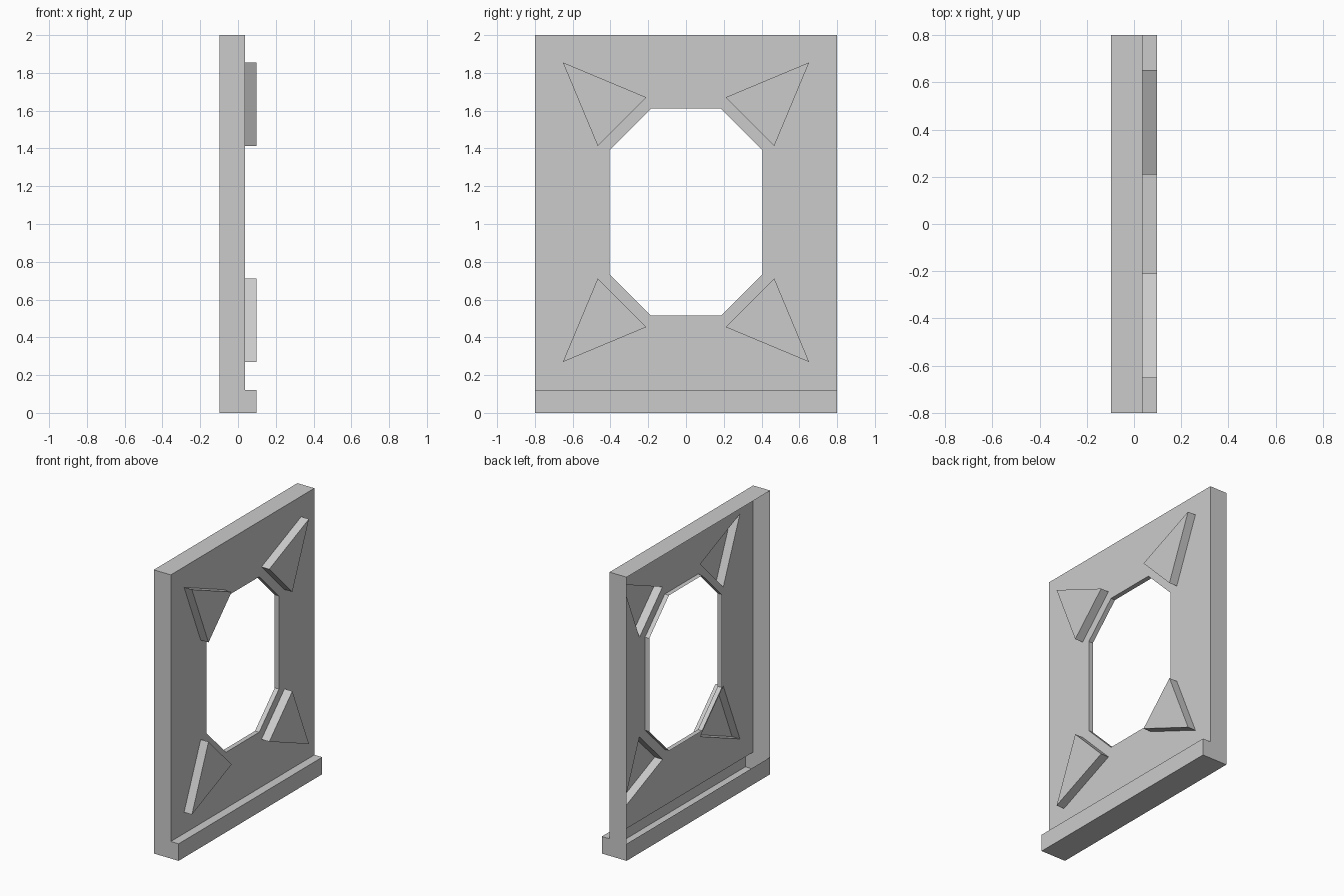
import bpy, bmesh
from mathutils import Vector

cube = bpy.data.objects.get("Cube")
if cube:
    bpy.data.objects.remove(cube, do_unlink=True)

grey = bpy.data.materials.new("light_grey")
grey.use_nodes = True
grey.diffuse_color = (0.6, 0.6, 0.6, 1)
grey.node_tree.nodes["Principled BSDF"].inputs["Base Color"].default_value = (0.6, 0.6, 0.6, 1)

BACK, PANEL, FRONT = -0.097, 0.036, 0.097   # depth levels along x
HALF, TOP, STEP = 0.8, 2.0, 0.12            # half width, height, ledge height
MID = 1.0625                                # height of the opening's centre
RIM = 0.033


def finish(name, bm):
    mesh = bpy.data.meshes.new(name)
    bm.to_mesh(mesh)
    bm.free()
    mesh.materials.append(grey)
    obj = bpy.data.objects.new(name, mesh)
    bpy.context.collection.objects.link(obj)
    return obj


def sheet(name, polygons, origin, sign=1):
    """Thin shell from polygons, facing away from origin (or towards it)."""
    bm = bmesh.new()
    for points in polygons:
        face = bm.faces.new([bm.verts.new(p) for p in points])
        face.normal_update()
        if face.normal.dot(face.calc_center_median() - Vector(origin)) * sign < 0:
            face.normal_flip()
    bmesh.ops.remove_doubles(bm, verts=bm.verts, dist=1e-5)
    return finish(name, bm)


def tube(outline, x0, x1):
    """Side walls joining a closed y-z outline between two depths."""
    pairs = zip(outline, outline[1:] + outline[:1])
    return [[(x0, *a), (x0, *b), (x1, *b), (x1, *a)] for a, b in pairs]


def across(path):
    """Sweep an open x-z path over the full width."""
    return [[(a[0], -HALF, a[1]), (b[0], -HALF, b[1]),
             (b[0], HALF, b[1]), (a[0], HALF, a[1])] for a, b in zip(path, path[1:])]


# Outlines in y and z
border = [(-HALF, STEP), (HALF, STEP), (HALF, TOP), (-HALF, TOP)]
quarter = [(0.405, 0.328), (0.185, 0.548)]
octagon = []
for sy, sz in ((1, 1), (-1, 1), (-1, -1), (1, -1)):
    corner = quarter if sy * sz > 0 else quarter[::-1]
    octagon += [(sy * y, MID + sz * z) for y, z in corner]
wedge = [(0.652, 0.793), (0.21, 0.608), (0.467, 0.35)]
wedges = {}
for side, sy in (("left", 1), ("right", -1)):
    for level, sz in (("upper", 1), ("lower", -1)):
        wedges[f"{level}_{side}"] = [(sy * y, MID + sz * z) for y, z in wedge]

# Main panel with the opening and the hollow backs of the wedges left out
bm = bmesh.new()
edges = []
for outline in [border, octagon, *wedges.values()]:
    verts = [bm.verts.new((PANEL, *p)) for p in outline]
    edges += [bm.edges.new(pair) for pair in zip(verts, verts[1:] + verts[:1])]
bmesh.ops.triangle_fill(bm, edges=edges, use_beauty=True, normal=(1, 0, 0))
for face in bm.faces:
    face.normal_update()
    if face.normal.x < 0:
        face.normal_flip()
finish("main_panel", bm)

# Short rim behind the opening
sheet("opening_rim", tube(octagon, PANEL, PANEL - RIM), (0, 0, MID), -1)

# Raised hollow wedges around the opening
for place, outline in wedges.items():
    centre = [sum(c) / 3 for c in zip(*outline)]
    cap = [(FRONT, *p) for p in outline]
    sheet(f"{place}_wedge", tube(outline, PANEL, FRONT) + [cap], (PANEL, *centre))

# Hollow base ledge with its rear lip, and the top wall
lip = [(BACK, STEP), (BACK, 0), (FRONT, 0), (FRONT, STEP), (PANEL, STEP)]
sheet("base_ledge", across(lip), (0, 0, STEP / 2))
sheet("top_wall", across([(PANEL, TOP), (BACK, TOP)]), (0, 0, MID))

# Stepped end walls
profile = [(BACK, 0), (FRONT, 0), (FRONT, STEP), (PANEL, STEP), (PANEL, TOP), (BACK, TOP)]
for side, y in (("left", HALF), ("right", -HALF)):
    sheet(f"{side}_end_wall", [[(x, y, z) for x, z in profile]], (0, 0, MID))
